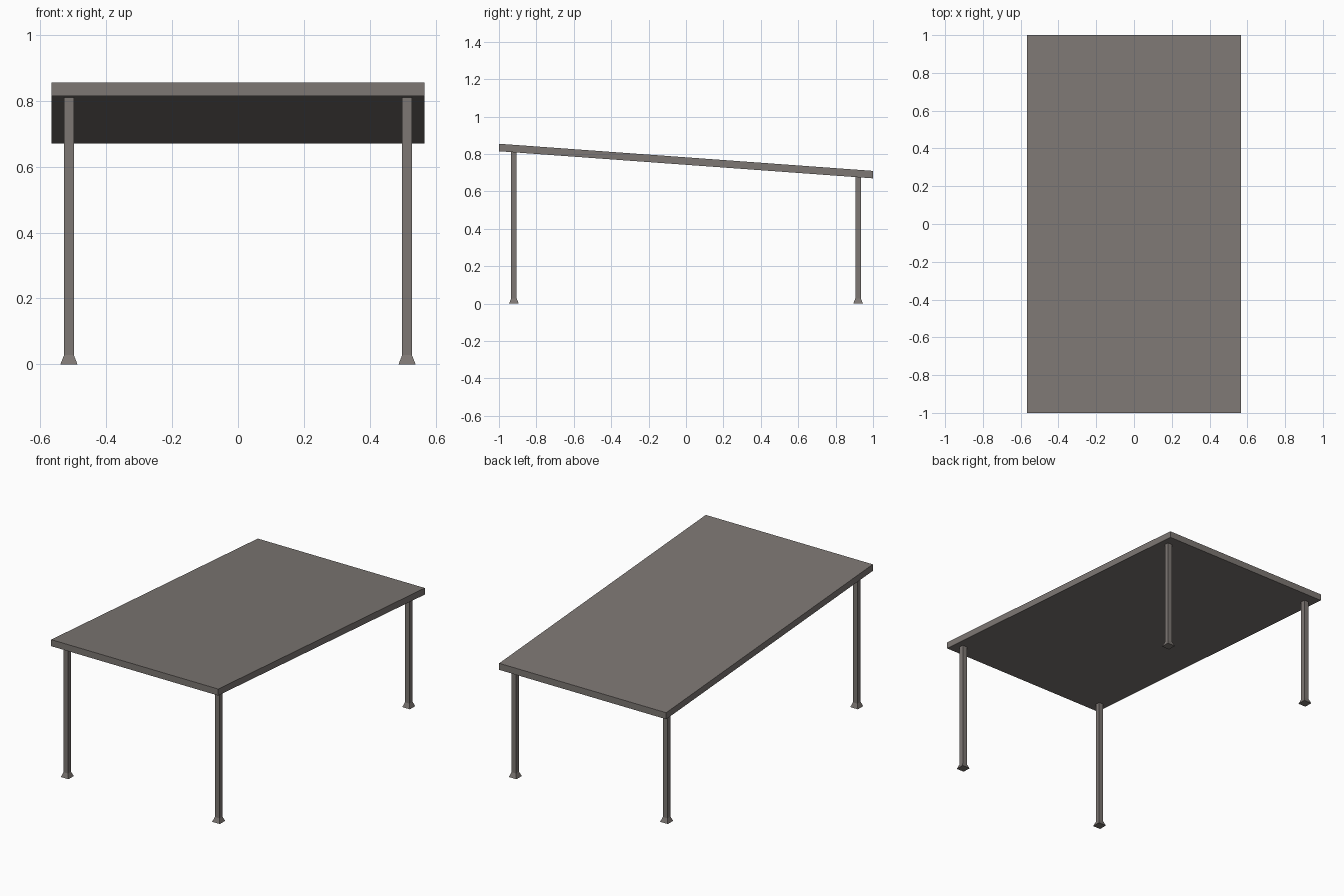
import bpy, bmesh

if "Cube" in bpy.data.objects:
    bpy.data.objects.remove(bpy.data.objects["Cube"])

mat = bpy.data.materials.new("warm grey")
mat.diffuse_color = (0.205, 0.184, 0.172, 1)
mat.use_nodes = True
mat.node_tree.nodes["Principled BSDF"].inputs["Base Color"].default_value = mat.diffuse_color

SLOPE = -0.0725          # the top falls towards the back


def underside(y):
    return 0.7425 + SLOPE * y


def loft(name, sections):
    """Join stacked four-cornered rings into a closed solid."""
    bm = bmesh.new()
    rings = [[bm.verts.new(p) for p in s] for s in sections]
    for a, b in zip(rings, rings[1:]):
        for i in range(4):
            j = (i + 1) % 4
            bm.faces.new((a[i], a[j], b[j], b[i]))
    bm.faces.new(rings[0][::-1])
    bm.faces.new(rings[-1])
    bmesh.ops.recalc_face_normals(bm, faces=bm.faces)
    mesh = bpy.data.meshes.new(name)
    bm.to_mesh(mesh)
    bm.free()
    mesh.materials.append(mat)
    obj = bpy.data.objects.new(name, mesh)
    bpy.context.collection.objects.link(obj)
    return obj


def ring(cx, cy, hx, hy, z):
    """Rectangle whose height comes from the function z(y)."""
    return [(cx + sx * hx, cy + sy * hy, z(cy + sy * hy))
            for sx, sy in ((-1, -1), (1, -1), (1, 1), (-1, 1))]


# Sloping table top with upright edges
loft("table_top", [ring(0, 0, 0.566, 1.0, underside),
                   ring(0, 0, 0.566, 1.0, lambda y: underside(y) + 0.04)])

# Square legs with flared feet, cut to meet the sloping underside
for end, sy in (("front", -1), ("back", 1)):
    for side, sx in (("left", -1), ("right", 1)):
        x, y = sx * 0.513, sy * 0.92
        loft(f"{end}_{side}_leg", [
            ring(x, y, 0.026, 0.026, lambda y: 0.0),
            ring(x, y, 0.015, 0.015, lambda y: 0.028),
            ring(x, y, 0.015, 0.015, underside)])
